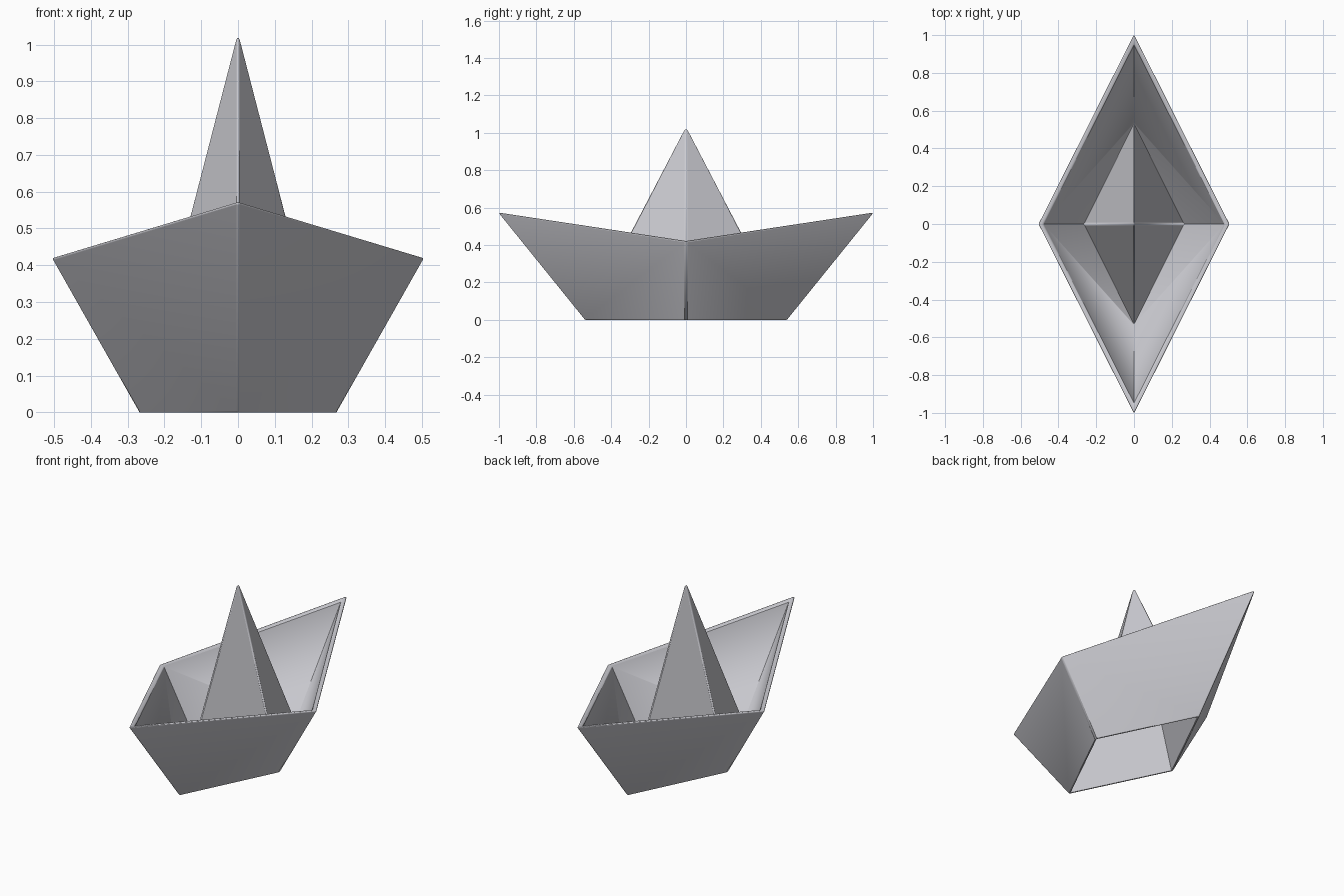
import bpy
import bmesh

if "Cube" in bpy.data.objects:
    bpy.data.objects.remove(bpy.data.objects["Cube"])

paper = bpy.data.materials.new("pale grey paper")
paper.diffuse_color = (0.60, 0.60, 0.64, 1)
paper.use_nodes = True
paper.node_tree.nodes["Principled BSDF"].inputs["Base Color"].default_value = paper.diffuse_color

bm = bmesh.new()
weight = bm.edges.layers.float.new("bevel_weight_edge")


def ring(a, b, za, zb):
    """Diamond ring: side corners at height za, bow and stern at zb."""
    pts = [(a, 0, za), (0, b, zb), (-a, 0, za), (0, -b, zb)]
    return [bm.verts.new(p) for p in pts]


def soften(v1, v2, w=1.0):
    bm.edges.get((v1, v2))[weight] = w


# Folded sheet: bottom edge, outer rim, inner rim, valley, then sail
bottom = ring(0.27, 0.545, 0, 0)
outer = ring(0.508, 1.009, 0.42, 0.574)
inner = ring(0.482, 0.955, 0.422, 0.566)
valley = ring(0.264, 0.532, 0.02, 0.02)
lining = ring(0.262, 0.529, 0, 0)
tip = bm.verts.new((0, 0, 1.04))
lining_tip = bm.verts.new((0, 0, 0.98))

for i in range(4):
    j = (i + 1) % 4
    side, end = (i, j) if i % 2 == 0 else (j, i)
    # Hull outside, creased from side corner to bottom of bow or stern
    bm.faces.new((bottom[side], bottom[end], outer[side]))
    bm.faces.new((bottom[end], outer[end], outer[side]))
    # Rim top
    bm.faces.new((outer[i], outer[j], inner[j], inner[i]))
    # Hull inside
    bm.faces.new((inner[side], inner[end], valley[end]))
    bm.faces.new((inner[side], valley[end], valley[side]))
    # Sail outside, hollow inside, and the thin bottom edge
    bm.faces.new((valley[i], valley[j], tip))
    bm.faces.new((lining[j], lining[i], lining_tip))
    bm.faces.new((bottom[j], bottom[i], lining[i], lining[j]))

bmesh.ops.recalc_face_normals(bm, faces=bm.faces[:])

# Rounded rim and sail ridges, slightly rounded hull corners
for i in range(4):
    j = (i + 1) % 4
    soften(outer[i], outer[j])
    soften(inner[i], inner[j])
    soften(valley[i], tip)
    soften(bottom[i], outer[i])

mesh = bpy.data.meshes.new("paper_boat")
bm.to_mesh(mesh)
bm.free()
mesh.materials.append(paper)
boat = bpy.data.objects.new("paper_boat", mesh)
bpy.context.collection.objects.link(boat)

bevel = boat.modifiers.new("soft_folds", "BEVEL")
bevel.limit_method = "WEIGHT"
bevel.width = 0.008
bevel.segments = 3

bpy.context.view_layer.objects.active = boat
boat.select_set(True)
bpy.ops.object.shade_smooth_by_angle(angle=0.6)
